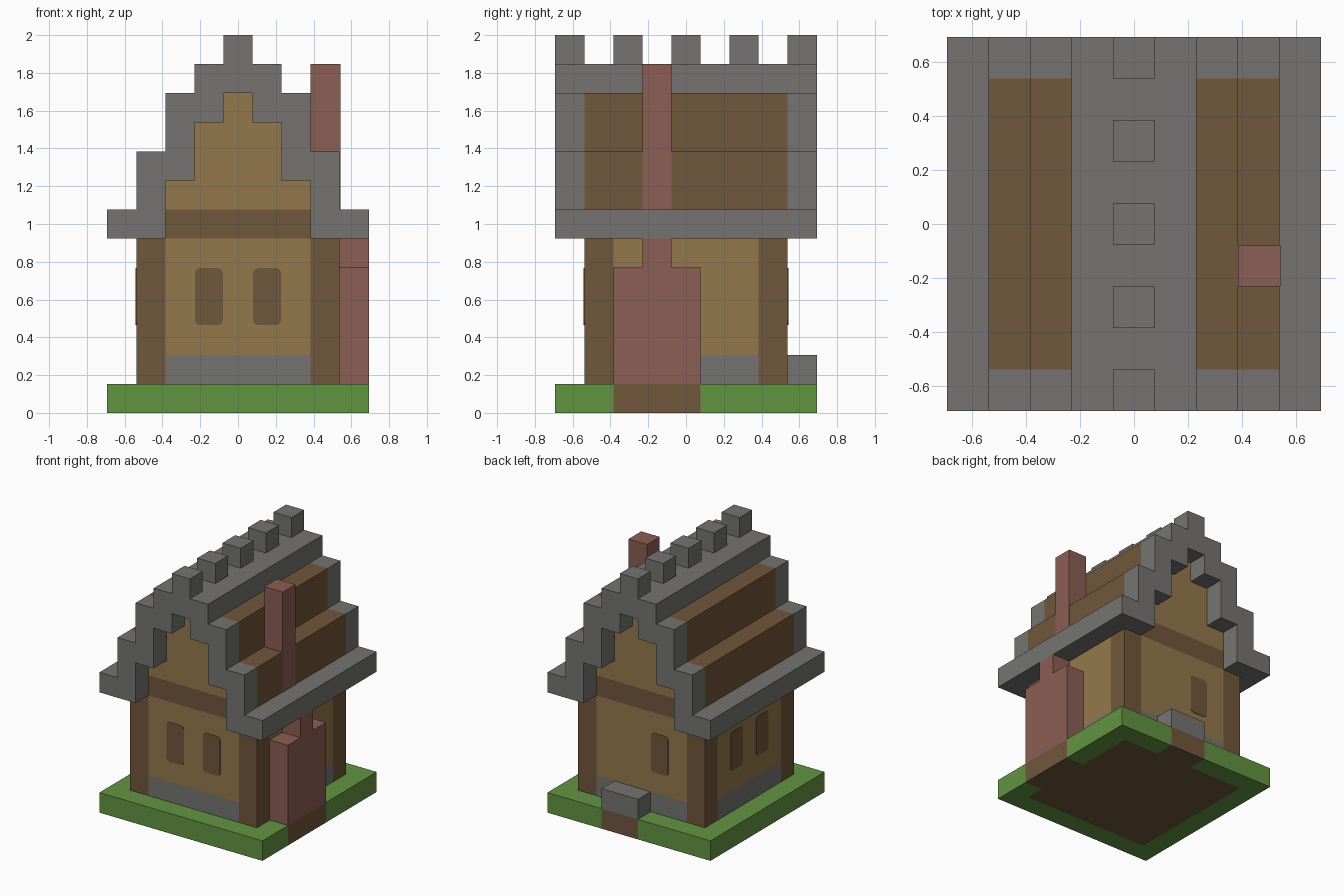
import bpy
import bmesh

cube = bpy.data.objects.get("Cube")
if cube:
    bpy.data.objects.remove(cube, do_unlink=True)

U = 2 / 13          # size of one building block
HALF = 4.5          # half the plot, in blocks
WALL = 3.5          # half the house, in blocks
INNER = 2.5         # wall panel half width between the posts


def material(name, rgb):
    linear = [((c / 255 + 0.055) / 1.055) ** 2.4 for c in rgb] + [1]
    mat = bpy.data.materials.new(name)
    mat.use_nodes = True
    mat.diffuse_color = linear
    mat.node_tree.nodes["Principled BSDF"].inputs["Base Color"].default_value = linear
    return mat


stone = material("grey stone", (117, 116, 114))
plaster = material("tan plaster", (148, 121, 76))
timber = material("brown timber", (113, 87, 59))
grass_green = material("grass green", (99, 149, 66))
brick = material("red brick", (140, 94, 85))


def prism(name, profile, axis, low, high, mat):
    """Extrude a flat profile, given in blocks, along an axis."""
    def place(u, v, w):
        p = {"x": (w, u, v), "y": (u, w, v), "z": (u, v, w)}[axis]
        return [c * U for c in p]
    bm = bmesh.new()
    ends = [[bm.verts.new(place(u, v, w)) for u, v in profile] for w in (low, high)]
    n = len(profile)
    bm.faces.new(ends[0])
    bm.faces.new(ends[1])
    for i in range(n):
        j = (i + 1) % n
        bm.faces.new((ends[0][i], ends[0][j], ends[1][j], ends[1][i]))
    bmesh.ops.recalc_face_normals(bm, faces=bm.faces)
    mesh = bpy.data.meshes.new(name)
    bm.to_mesh(mesh)
    bm.free()
    mesh.materials.append(mat)
    obj = bpy.data.objects.new(name, mesh)
    bpy.context.collection.objects.link(obj)
    return obj


def box(name, x, y, z, mat):
    corners = [(x[0], y[0]), (x[1], y[0]), (x[1], y[1]), (x[0], y[1])]
    return prism(name, corners, "z", z[0], z[1], mat)


def mirrored(half):
    return half + [(-u, v) for u, v in reversed(half)]


# Ground: soil under the house, step and chimney, with grass around it
box("soil_house", (-WALL, WALL), (-WALL, WALL), (0, 1), timber)
box("soil_step", (-0.5, 1.5), (WALL, HALF), (0, 1), timber)
box("soil_chimney", (WALL, HALF), (-2.5, 0.5), (0, 1), timber)
prism("grass_main", [(-0.5, HALF), (-HALF, HALF), (-HALF, -HALF), (HALF, -HALF),
                     (HALF, -2.5), (WALL, -2.5), (WALL, -WALL), (-WALL, -WALL),
                     (-WALL, WALL), (-0.5, WALL)], "z", 0, 1, grass_green)
prism("grass_back_corner", [(1.5, HALF), (1.5, WALL), (WALL, WALL), (WALL, 0.5),
                            (HALF, 0.5), (HALF, HALF)], "z", 0, 1, grass_green)

# House body: cross-shaped plan with posts filling the corners
quarter = [(INNER, -WALL), (INNER, -INNER), (WALL, -INNER),
           (WALL, INNER), (INNER, INNER), (INNER, WALL)]
plan = mirrored(quarter)
prism("foundation", plan, "z", 1, 2, stone)
prism("walls", plan, "z", 2, 6, plaster)
for sx, side in ((-1, "right"), (1, "left")):
    for sy, end in ((-1, "front"), (1, "back")):
        box(f"post_{end}_{side}", sorted((sx * INNER, sx * WALL)),
            sorted((sy * INNER, sy * WALL)), (1, 6), timber)
box("cross_beam", (-WALL, WALL), (-WALL, WALL), (6, 7), timber)
box("back_step", (-0.5, 1.5), (WALL, HALF), (1, 2), stone)

# Gable walls and stepped roof
inner_steps = [(0.5, 11), (0.5, 10), (1.5, 10), (1.5, 8), (2.5, 8)]
outer_steps = [(3.5, 7), (3.5, 9), (2.5, 9), (2.5, 11)]
prism("gable", mirrored(inner_steps + [(2.5, 7)]), "y", -WALL, WALL, plaster)
trim = mirrored(inner_steps + [(2.5, 6), (4.5, 6), (4.5, 7)] + outer_steps
                + [(1.5, 11), (1.5, 12)])
prism("gable_trim_front", trim, "y", -HALF, -WALL, stone)
prism("gable_trim_back", trim, "y", WALL, HALF, stone)
for s, side in ((-1, "right"), (1, "left")):
    slope = [(s * u, v) for u, v in inner_steps + [(2.5, 7)] + outer_steps]
    prism(f"roof_{side}", slope, "y", -WALL, WALL, timber)
    box(f"eave_{side}", sorted((s * WALL, s * HALF)), (-WALL, WALL), (6, 7), stone)
box("ridge", (-1.5, 1.5), (-WALL, WALL), (11, 12), stone)
for i in range(5):
    y = 2 * i - 4
    box(f"ridge_block_{i + 1}", (-0.5, 0.5), (y - 0.5, y + 0.5), (12, 13), stone)

# Chimney: wide hearth, neck under the eave, flue through the roof
box("chimney_hearth", (WALL, HALF), (-2.5, 0.5), (1, 5), brick)
box("chimney_neck", (WALL, HALF), (-1.5, -0.5), (5, 6), brick)
box("chimney_flue", (INNER, WALL + 0.02), (-1.5, -0.5), (7, 12), brick)


# Windows: thin plates with softened corners
def window(name, axis, sign, centre):
    w, h, c = 0.48, 0.98, 0.15
    shape = [(w - c, -h), (w - c / 3, -h + c / 3), (w, -h + c),
             (w, h - c), (w - c / 3, h - c / 3), (w - c, h)]
    shape = [(centre + u, 4 + v) for u, v in mirrored(shape)]
    prism(name, shape, axis, sign * (WALL - 0.01), sign * (WALL + 0.02), timber)


for c in (-1, 1):
    window(f"window_front_{'left' if c > 0 else 'right'}", "y", -1, c)
    window(f"window_side_{'back' if c > 0 else 'front'}", "x", -1, c)
window("window_back", "y", 1, -1)
